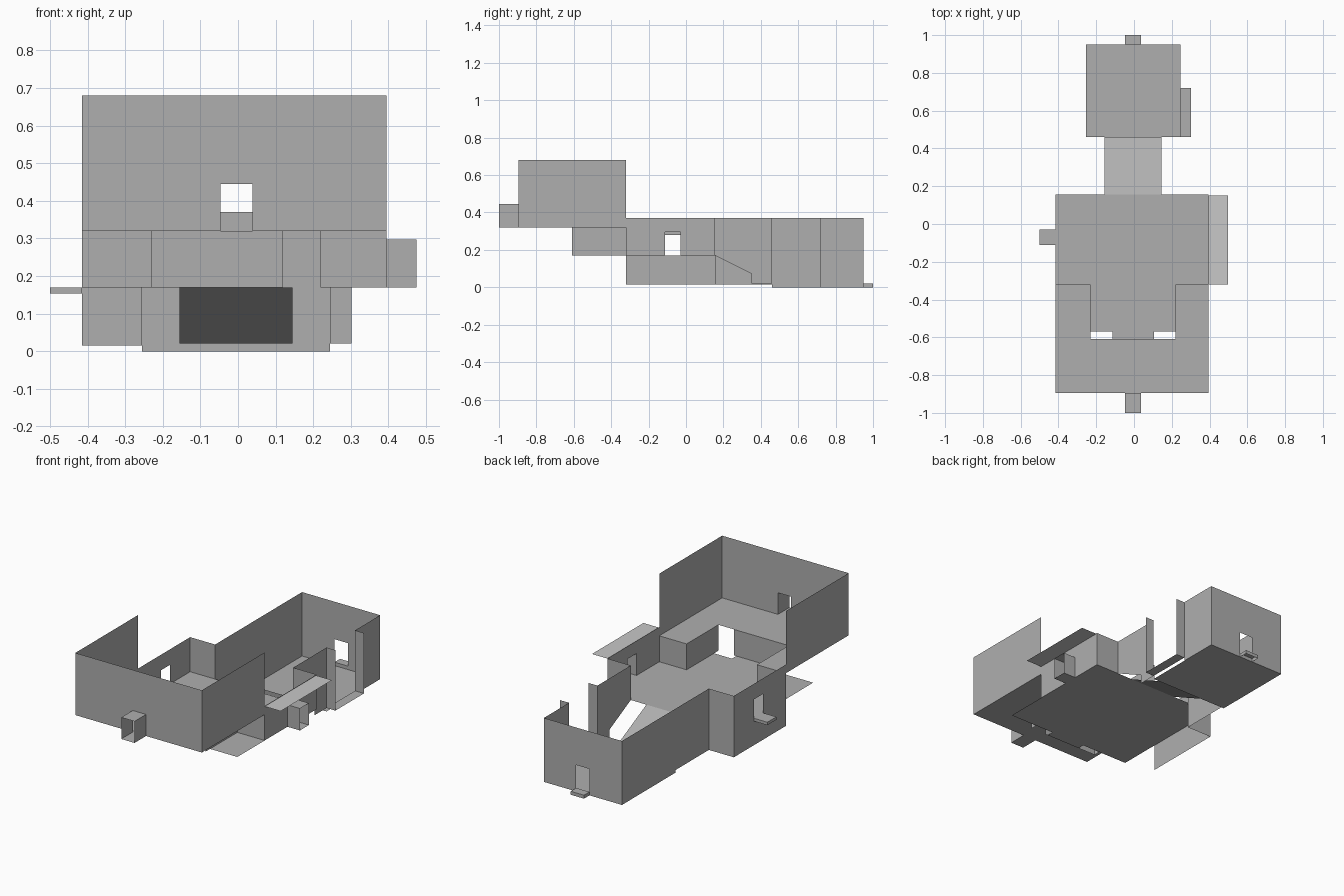
import bpy
import bmesh

if "Cube" in bpy.data.objects:
    bpy.data.objects.remove(bpy.data.objects["Cube"])


def material(name, value):
    mat = bpy.data.materials.new(name)
    mat.use_nodes = True
    colour = (value, value, value, 1)
    mat.diffuse_color = colour
    mat.node_tree.nodes["Principled BSDF"].inputs["Base Color"].default_value = colour
    return mat


GREY = material("plain grey", 0.43)
PALE = material("pale grey", 0.58)


def build(name, polygons, mat=GREY):
    """Thin sheets sharing welded corners."""
    bm = bmesh.new()
    for points in polygons:
        bm.faces.new([bm.verts.new(p) for p in points])
    bmesh.ops.remove_doubles(bm, verts=bm.verts, dist=0.0005)
    mesh = bpy.data.meshes.new(name)
    bm.to_mesh(mesh)
    bm.free()
    mesh.materials.append(mat)
    obj = bpy.data.objects.new(name, mesh)
    bpy.context.collection.objects.link(obj)
    return obj


def flat(x0, x1, y0, y1, z):
    return [(x0, y0, z), (x1, y0, z), (x1, y1, z), (x0, y1, z)]


def upright(axis, at, s0, s1, z0, z1):
    """Rectangle on the plane axis = at."""
    pts = [(s0, z0), (s1, z0), (s1, z1), (s0, z1)]
    return [(at, s, z) if axis == "x" else (s, at, z) for s, z in pts]


def wall(name, axis, at, s0, s1, z0, z1, door=None):
    """Wall, with an optional doorway (s0, s1, z0, z1) left out."""
    if not door:
        return build(name, [upright(axis, at, s0, s1, z0, z1)])
    ss, zs = [s0, door[0], door[1], s1], [z0, door[2], door[3], z1]
    cells = [upright(axis, at, ss[i], ss[i + 1], zs[j], zs[j + 1])
             for i in range(3) for j in range(3)
             if (i, j) != (1, 1) and zs[j + 1] > zs[j]]
    return build(name, cells)


# Shared levels and plan lines
L, R = -0.415, 0.395            # outer sides of hall and gallery
BL, BR = -0.255, 0.245          # sides of back room
PL, PR = -0.23, 0.22            # sides of gallery opening
FRONT, MID, PIT, HALL, BACK = -0.895, -0.32, -0.61, 0.155, 0.95
LOW, HALL_Z, GAL_Z, TOP, GAL_TOP = 0.015, 0.17, 0.32, 0.37, 0.68
DX = (-0.047, 0.038)            # doors on the long axis
DY = (-0.112, -0.03)            # doors on the sides

# Upper gallery
build("gallery_floor", [flat(L, R, FRONT, PIT, GAL_Z),
                        flat(L, PL, PIT, MID, GAL_Z),
                        flat(PR, R, PIT, MID, GAL_Z)])
wall("gallery_front_wall", "y", FRONT, L, R, GAL_Z, GAL_TOP, (*DX, GAL_Z, 0.445))
for side, x in (("right", L), ("left", R)):
    wall("gallery_" + side + "_wall", "x", x, FRONT, MID, GAL_Z, GAL_TOP)
build("front_porch", [flat(*DX, -1, FRONT, GAL_Z), flat(*DX, -1, FRONT, 0.445)]
      + [upright("x", x, -1, FRONT, GAL_Z, 0.445) for x in DX])

# Walls under the gallery
for side, x, outer in (("right", PL, L), ("left", PR, R)):
    wall("opening_" + side + "_wall", "x", x, PIT, MID, HALL_Z, GAL_Z)
    wall("under_gallery_" + side + "_wall", "y", MID, min(x, outer), max(x, outer), HALL_Z, GAL_Z)
wall("opening_front_wall", "y", PIT, PL, 0.12, HALL_Z, GAL_Z)

# Hall
build("hall_floor", [flat(L, R, -0.57, HALL, HALL_Z),
                     flat(-0.115, 0.105, PIT, -0.57, HALL_Z)])
wall("hall_right_wall", "x", L, MID, HALL, LOW, TOP, (*DY, HALL_Z, 0.28))
wall("hall_left_wall", "x", R, MID, HALL, HALL_Z, TOP, (*DY, HALL_Z, 0.297))
wall("hall_back_right_wall", "y", HALL, L, BL, LOW, TOP)
wall("hall_back_left_wall", "y", HALL, BR, R, HALL_Z, TOP)
build("left_eave", [flat(R, 0.497, MID, 0.15, 0.367)], PALE)

# Side porches
build("left_porch", [flat(R, 0.475, *DY, HALL_Z), flat(R, 0.475, *DY, 0.297)]
      + [upright("y", y, R, 0.475, HALL_Z, 0.297) for y in DY])
build("right_step", [flat(-0.5, L, *DY, HALL_Z), upright("x", -0.5, *DY, 0.153, HALL_Z)]
      + [upright("y", y, -0.5, L, 0.153, HALL_Z) for y in DY])

# Ramp passage
RAMP_END, RAMP_Z = 0.46, 0.02
build("ramp", [[(-0.155, HALL, HALL_Z), (0.145, HALL, HALL_Z),
                (0.145, RAMP_END, RAMP_Z), (-0.155, RAMP_END, RAMP_Z)]])
wall("passage_right_wall", "x", BL, HALL, RAMP_END, LOW, TOP)
build("passage_left_wall", [[(BR, y, z) for y, z in (
    (HALL, TOP), (HALL, HALL_Z), (0.35, 0.073), (0.35, RAMP_Z),
    (RAMP_END, RAMP_Z), (RAMP_END, TOP))]])

# Back room
build("back_room_floor", [flat(BL, BR, RAMP_END, BACK, 0)])
wall("back_room_right_wall", "x", BL, RAMP_END, BACK, 0, TOP)
wall("back_room_left_wall", "x", BR, 0.72, BACK, 0, TOP)
wall("back_room_back_wall", "y", BACK, BL, BR, 0, TOP, (*DX, RAMP_Z, 0.153))
build("alcove", [flat(BR, 0.302, RAMP_END, 0.72, RAMP_Z)]
      + [upright("y", y, BR, 0.302, RAMP_Z, TOP) for y in (RAMP_END, 0.72)])
build("back_step", [flat(*DX, BACK, 1, RAMP_Z), upright("y", 1, *DX, 0, RAMP_Z)]
      + [upright("x", x, BACK, 1, 0, RAMP_Z) for x in DX])
